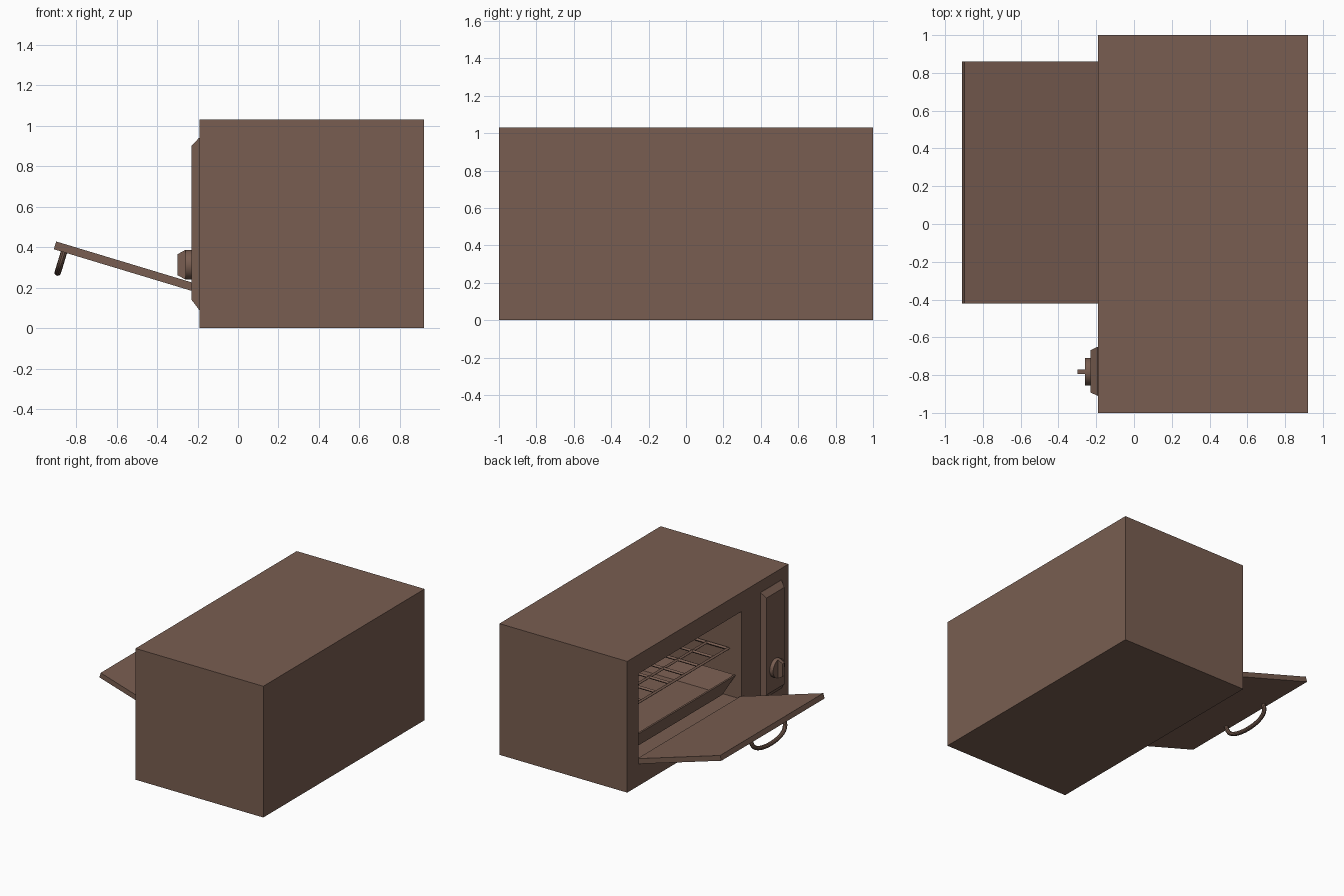
import bpy, bmesh, math
from mathutils import Matrix, Vector

cube = bpy.data.objects.get("Cube")
if cube:
    bpy.data.objects.remove(cube, do_unlink=True)

brown = bpy.data.materials.new("warm_brown")
colour = (0.19, 0.111, 0.082, 1)
brown.diffuse_color = colour
brown.use_nodes = True
brown.node_tree.nodes["Principled BSDF"].inputs["Base Color"].default_value = colour


def finish(name, bm):
    bmesh.ops.recalc_face_normals(bm, faces=bm.faces[:])
    mesh = bpy.data.meshes.new(name)
    bm.to_mesh(mesh)
    bm.free()
    mesh.materials.append(brown)
    ob = bpy.data.objects.new(name, mesh)
    bpy.context.collection.objects.link(ob)
    return ob


def box_mesh(x, y, z):
    """Box from three (low, high) ranges."""
    bm = bmesh.new()
    bmesh.ops.create_cube(bm, size=1)
    for v in bm.verts:
        v.co = Vector([r[0] if c < 0 else r[1] for c, r in zip(v.co, (x, y, z))])
    return bm


def facing(bm, axis, sign):
    return next(f for f in bm.faces if f.normal[axis] * sign > 0.9)


def extrude_to(bm, face, x, y, z):
    """Extrude a face, then fit its corners to the given ranges."""
    new = bmesh.ops.extrude_discrete_faces(bm, faces=[face])["faces"][0]
    mid = new.calc_center_median()
    for v in new.verts:
        v.co = Vector((x, y[v.co.y > mid.y], z[v.co.z > mid.z]))
    return new


# Hollow oven body with the opening on the -x side
front_x = -0.19
open_y, open_z = (-0.42, 0.86), (0.19, 0.88)
bm = box_mesh((front_x, 0.92), (-1, 1), (0, 1.03))
bm.normal_update()
rim = extrude_to(bm, facing(bm, 0, -1), front_x, open_y, open_z)
extrude_to(bm, rim, 0.86, open_y, open_z)
finish("oven_body", bm)

# Control panel with bevelled border
bm = box_mesh((front_x - 0.002, front_x + 0.01), (-0.91, -0.65), (0.09, 0.94))
bm.normal_update()
extrude_to(bm, facing(bm, 0, -1), -0.23, (-0.892, -0.668), (0.14, 0.9))
finish("control_panel", bm)

# Round knob and its tapered grip
bm = bmesh.new()
turn = Matrix.Translation((-0.242, -0.782, 0.313)) @ Matrix.Rotation(math.pi / 2, 4, "Y")
bmesh.ops.create_cone(bm, cap_ends=True, segments=32, radius1=0.073, radius2=0.073,
                      depth=0.036, matrix=turn)
knob = finish("knob", bm)

bm = box_mesh((-0.262, -0.25), (-0.795, -0.769), (0.241, 0.385))
bm.normal_update()
extrude_to(bm, facing(bm, 0, -1), -0.30, (-0.795, -0.769), (0.262, 0.364))
finish("knob_grip", bm)

# Open door, hinged along the lower edge of the opening
hinge = Matrix.Translation((front_x, 0.22, 0.172)) @ Matrix.Rotation(math.radians(16.8), 4, "Y")
bm = box_mesh((-0.752, 0), (-0.64, 0.64), (0, 0.04))
door = finish("door", bm)
door.matrix_world = hinge

# Bowed handle on the outside of the door
curve = bpy.data.curves.new("door_handle", "CURVE")
curve.dimensions = "3D"
curve.bevel_depth = 0.016
curve.bevel_resolution = 3
curve.use_fill_caps = True
path = curve.splines.new("POLY")
steps = 16
path.points.add(steps)
for i, p in enumerate(path.points):
    a = math.pi * i / steps
    bow = math.sin(a) ** 0.6 if 0 < i < steps else 0
    p.co = (-0.70, -0.21 * math.cos(a), 0.005 - 0.11 * bow, 1)
curve.materials.append(brown)
handle = bpy.data.objects.new("door_handle", curve)
bpy.context.collection.objects.link(handle)
handle.matrix_world = hinge

# Wire rack
rack_x, rack_y = (-0.08, 0.84), (-0.405, 0.845)
bm = bmesh.new()
bmesh.ops.create_grid(bm, x_segments=5, y_segments=7, size=0.5)
for v in bm.verts:
    v.co.x = sum(rack_x) / 2 + v.co.x * (rack_x[1] - rack_x[0])
    v.co.y = sum(rack_y) / 2 + v.co.y * (rack_y[1] - rack_y[0])
    v.co.z = 0.565
rack = finish("wire_rack", bm)
wire = rack.modifiers.new("wires", "WIREFRAME")
wire.thickness = 0.024
wire.use_boundary = True

# Baking tray with flared sides
bm = box_mesh((-0.07, 0.77), (-0.35, 0.79), (0.22, 0.367))
for v in bm.verts:
    if v.co.z > 0.3:
        v.co.x += 0.07 if v.co.x > 0.3 else -0.07
        v.co.y += 0.065 if v.co.y > 0.3 else -0.065
bm.normal_update()
bmesh.ops.delete(bm, geom=[facing(bm, 2, 1)], context="FACES")
tray = finish("baking_tray", bm)
shell = tray.modifiers.new("sheet", "SOLIDIFY")
shell.thickness = 0.012

# Smooth the round parts
bpy.ops.object.select_all(action="DESELECT")
for ob in (knob, handle):
    ob.select_set(True)
bpy.context.view_layer.objects.active = knob
bpy.ops.object.convert(target="MESH")
bpy.ops.object.shade_smooth_by_angle(angle=math.radians(35))
